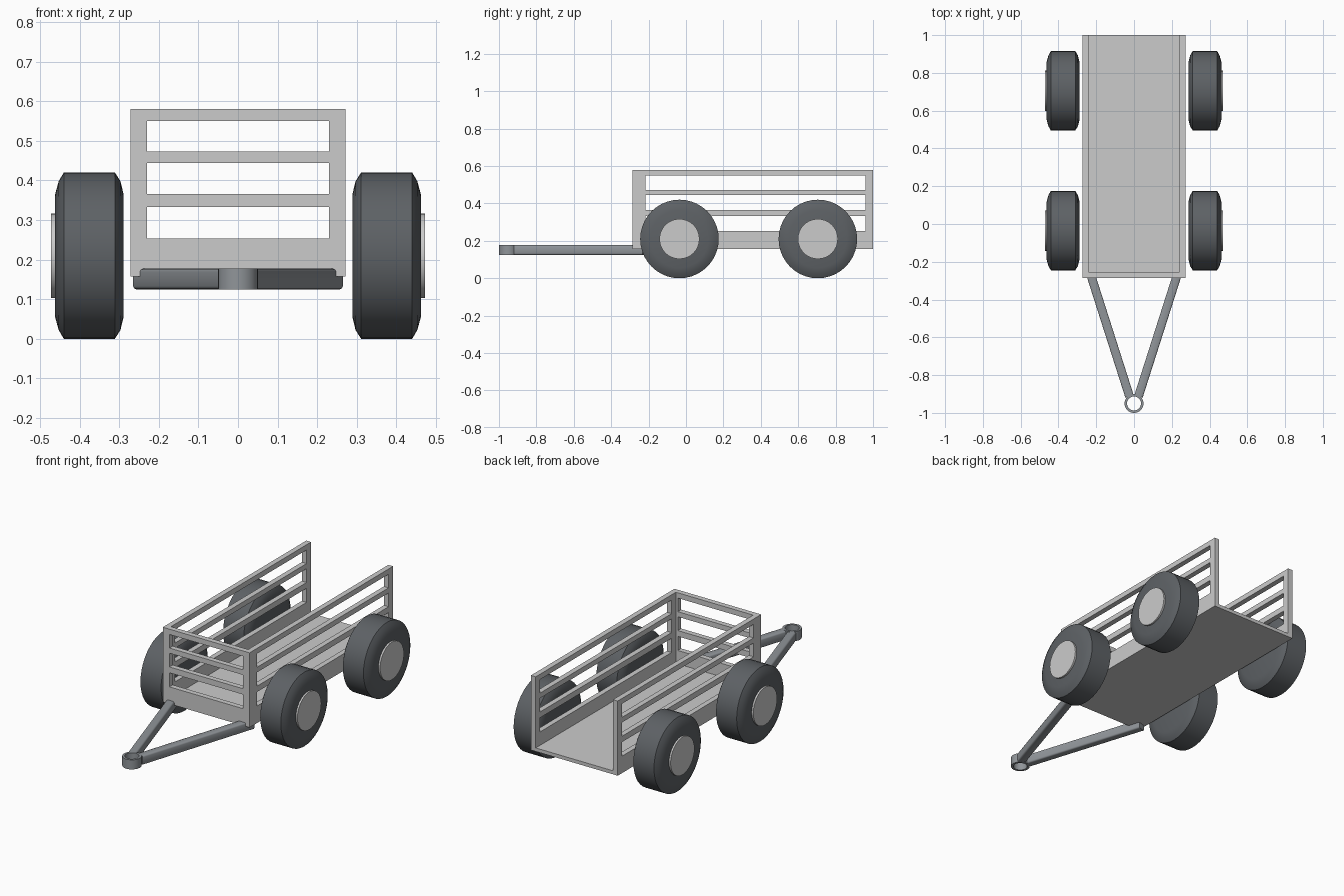
import bpy, bmesh, math
from mathutils import Vector, Matrix

if "Cube" in bpy.data.objects:
    bpy.data.objects.remove(bpy.data.objects["Cube"])


def material(name, rgb):
    m = bpy.data.materials.new(name)
    m.diffuse_color = (*rgb, 1)
    m.use_nodes = True
    m.node_tree.nodes["Principled BSDF"].inputs["Base Color"].default_value = m.diffuse_color
    return m


RUBBER = material("dark_rubber", (0.11, 0.12, 0.13))
STEEL = material("steel", (0.28, 0.30, 0.32))


def finish(name, bm, mat=None, smooth=None):
    bmesh.ops.recalc_face_normals(bm, faces=bm.faces)
    me = bpy.data.meshes.new(name)
    bm.to_mesh(me)
    bm.free()
    ob = bpy.data.objects.new(name, me)
    bpy.context.collection.objects.link(ob)
    if mat:
        me.materials.append(mat)
    if smooth:
        bpy.ops.object.select_all(action='DESELECT')
        ob.select_set(True)
        bpy.context.view_layer.objects.active = ob
        bpy.ops.object.shade_smooth_by_angle(angle=math.radians(smooth))
    return ob


def add_box(bm, lo, hi):
    lo, hi = Vector(lo), Vector(hi)
    mat = Matrix.Translation((lo + hi) / 2) @ Matrix.Diagonal((*(hi - lo), 1))
    bmesh.ops.create_cube(bm, size=1, matrix=mat)


def lathe(name, profile, origin, axis, steps, mat=None, smooth=50, closed=False):
    """Revolve (radius, along-axis) points around the x or z axis."""
    bm = bmesh.new()
    pts = [(a, r, 0) if axis == 'X' else (r, 0, a) for r, a in profile]
    vs = [bm.verts.new(p) for p in pts]
    edges = [bm.edges.new(p) for p in zip(vs, vs[1:])]
    if closed:
        edges.append(bm.edges.new((vs[-1], vs[0])))
    bmesh.ops.spin(bm, geom=vs + edges, cent=(0, 0, 0), angle=2 * math.pi, steps=steps,
                   axis=(1, 0, 0) if axis == 'X' else (0, 0, 1))
    bmesh.ops.remove_doubles(bm, verts=bm.verts, dist=1e-5)
    bmesh.ops.translate(bm, verts=bm.verts, vec=origin)
    return finish(name, bm, mat, smooth)


W, FRONT, BACK = 0.272, -0.285, 1.0
BOTTOM, TOP, T = 0.157, 0.58, 0.03
RAILS = [(BOTTOM, 0.253), (0.333, 0.366), (0.444, 0.473), (0.55, TOP)]

# bed floor
bm = bmesh.new()
add_box(bm, (-W + T, FRONT + T, BOTTOM), (W - T, BACK, BOTTOM + 0.02))
finish("bed_floor", bm)

# slatted side walls
for side, s in (("left", -1), ("right", 1)):
    bm = bmesh.new()
    xs = sorted((s * W, s * (W - T)))
    add_box(bm, (xs[0], FRONT + T, BOTTOM), (xs[1], -0.217, TOP))
    add_box(bm, (xs[0], 0.96, BOTTOM), (xs[1], BACK, TOP))
    for z0, z1 in RAILS:
        add_box(bm, (xs[0], -0.217, z0), (xs[1], 0.96, z1))
    finish(side + "_wall", bm)

# slatted front wall
bm = bmesh.new()
for x0, x1 in ((-W, -0.23), (0.23, W)):
    add_box(bm, (x0, FRONT, BOTTOM), (x1, FRONT + T, TOP))
for z0, z1 in RAILS:
    add_box(bm, (-0.23, FRONT, z0), (0.23, FRONT + T, z1))
finish("front_wall", bm)

# wheels with raised hubs
tyre = [(0, 0.289), (0.155, 0.289), (0.188, 0.297), (0.21, 0.311),
        (0.21, 0.440), (0.188, 0.453), (0.155, 0.462), (0, 0.462)]
hub = [(0.107, 0.455), (0.107, 0.472), (0, 0.472)]
for end, y in (("front", -0.035), ("rear", 0.705)):
    for side, s in (("left", -1), ("right", 1)):
        c = (0, y, 0.21)
        lathe(f"{end}_{side}_tyre", [(r, s * a) for r, a in tyre], c, 'X', 40, RUBBER)
        lathe(f"{end}_{side}_hub", [(r, s * a) for r, a in hub], c, 'X', 32)

# tow bars, converging on the hitch
for side, s in (("left", -1), ("right", 1)):
    a, b = Vector((s * 0.243, -0.225, 0.151)), Vector((s * 0.024, -0.912, 0.151))
    d = b - a
    rot = d.to_track_quat('Y', 'Z').to_matrix().to_4x4()
    bm = bmesh.new()
    bmesh.ops.create_cube(bm, size=1, matrix=Matrix.Translation((a + b) / 2) @ rot
                          @ Matrix.Diagonal((0.046, d.length, 0.052, 1)))
    long_edges = [e for e in bm.edges if e.calc_length() > 0.3]
    bmesh.ops.bevel(bm, geom=long_edges, offset=0.008, segments=2, affect='EDGES', profile=0.5)
    finish(side + "_tow_bar", bm, STEEL, 50)

# hitch ring
lathe("hitch_ring", [(0.037, 0.124), (0.05, 0.124), (0.05, 0.178), (0.037, 0.178)],
      (0, -0.95, 0), 'Z', 32, STEEL, closed=True)
